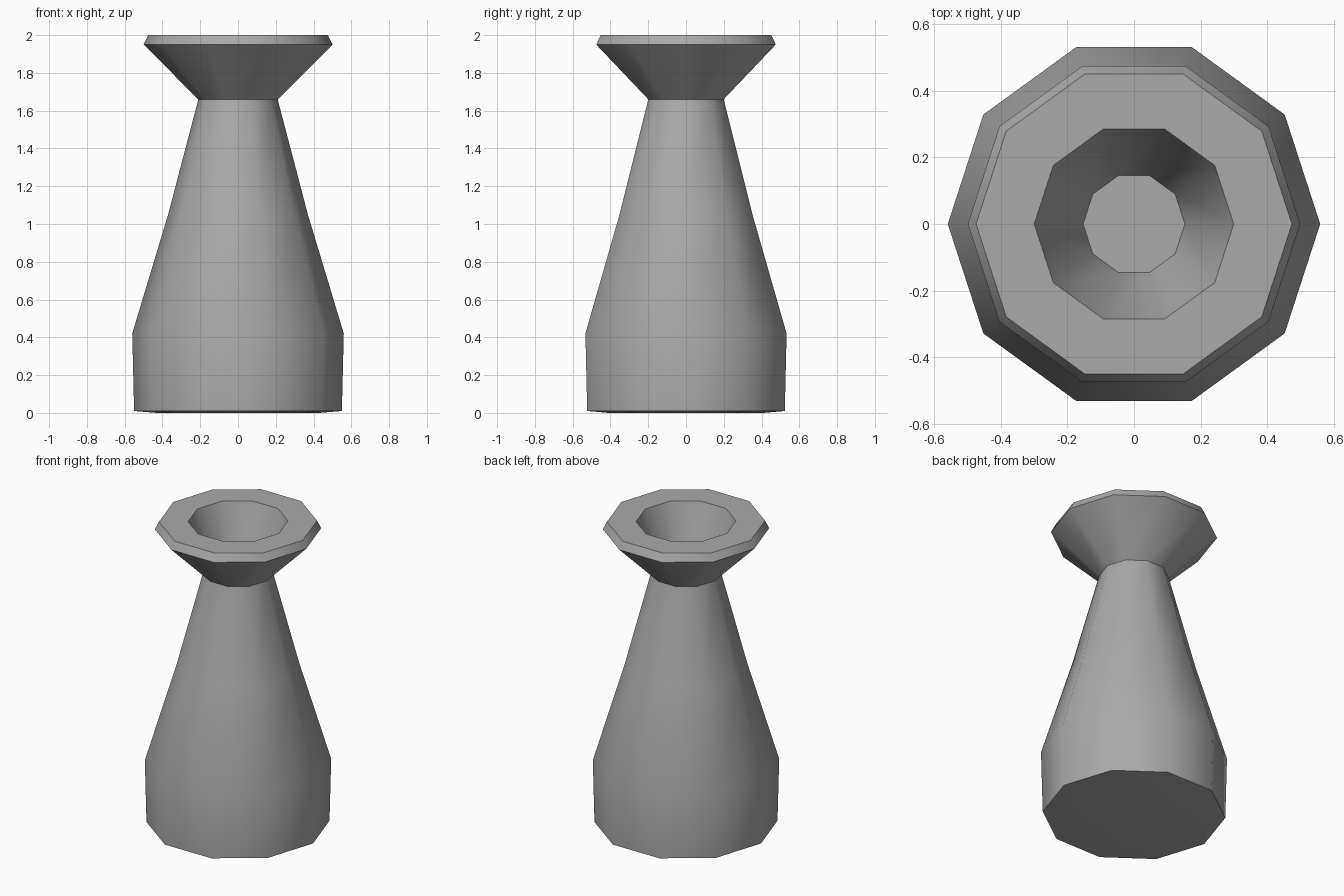
import bpy, bmesh, math

cube = bpy.data.objects.get("Cube")
if cube:
    bpy.data.objects.remove(cube, do_unlink=True)

SIDES = 10

# One flat colour for the whole vessel
grey = bpy.data.materials.new("stone_grey")
colour = (0.4, 0.4, 0.4, 1)
grey.diffuse_color = colour
grey.use_nodes = True
grey.node_tree.nodes["Principled BSDF"].inputs["Base Color"].default_value = colour


def lathe(name, profile, material):
    """Turn a (radius, height) profile into a closed ten-sided solid."""
    bm = bmesh.new()
    rings = []
    for r, z in profile:
        angles = [math.tau * i / SIDES for i in range(SIDES)]
        rings.append([bm.verts.new((r * math.cos(a), r * math.sin(a), z)) for a in angles])
    for low, high in zip(rings, rings[1:]):
        for i in range(SIDES):
            j = (i + 1) % SIDES
            bm.faces.new((low[i], low[j], high[j], high[i]))
    bm.faces.new(rings[0][::-1])
    bm.faces.new(rings[-1])
    bmesh.ops.recalc_face_normals(bm, faces=bm.faces)
    mesh = bpy.data.meshes.new(name)
    bm.to_mesh(mesh)
    bm.free()
    mesh.materials.append(material)
    obj = bpy.data.objects.new(name, mesh)
    bpy.context.collection.objects.link(obj)
    return obj


# Underside, tapering body, neck, flared lip, flat rim, sunken bowl
vase = lathe("vase", [
    (0.43, 0.0), (0.55, 0.01), (0.56, 0.42), (0.37, 1.05), (0.21, 1.66),
    (0.50, 1.95), (0.475, 2.0), (0.30, 2.0), (0.153, 1.56),
], grey)

# Soft sides with crisp rim and base edges
bpy.ops.object.select_all(action="DESELECT")
vase.select_set(True)
bpy.context.view_layer.objects.active = vase
bpy.ops.object.shade_smooth_by_angle(angle=math.radians(40))
